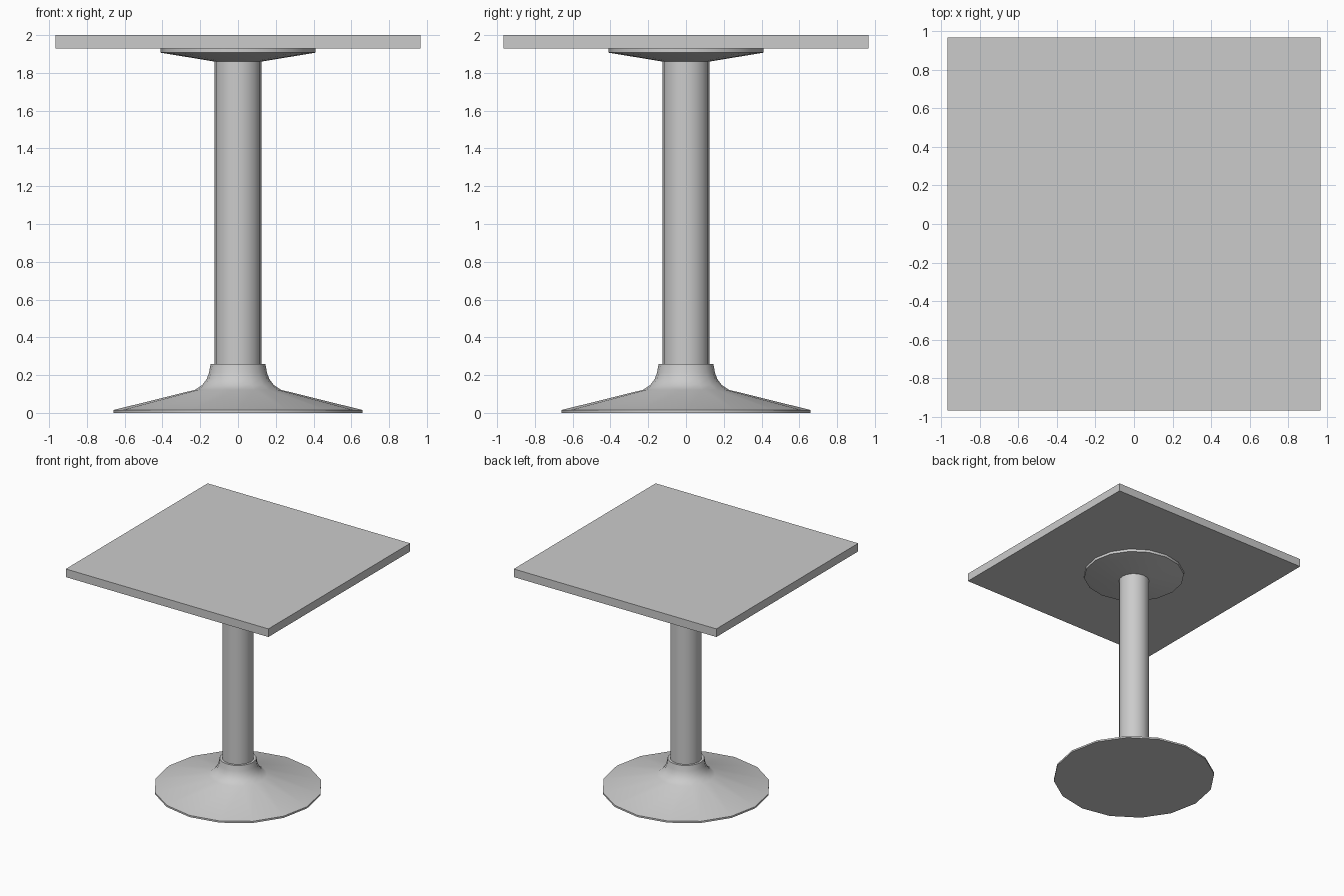
import bpy, bmesh
from math import cos, sin, tau, radians

if "Cube" in bpy.data.objects:
    bpy.data.objects.remove(bpy.data.objects["Cube"])


def lathe(name, profile, sides):
    """Spin an (radius, z) profile round the z axis and cap both ends."""
    bm = bmesh.new()
    rings = [[bm.verts.new((r * cos(tau * i / sides), r * sin(tau * i / sides), z))
              for i in range(sides)] for r, z in profile]
    for a, b in zip(rings, rings[1:]):
        for i in range(sides):
            j = (i + 1) % sides
            bm.faces.new((a[i], a[j], b[j], b[i]))
    bm.faces.new(rings[0][::-1])
    bm.faces.new(rings[-1])
    bmesh.ops.recalc_face_normals(bm, faces=bm.faces)
    mesh = bpy.data.meshes.new(name)
    bm.to_mesh(mesh)
    bm.free()
    obj = bpy.data.objects.new(name, mesh)
    bpy.context.collection.objects.link(obj)
    bpy.ops.object.select_all(action='DESELECT')
    obj.select_set(True)
    bpy.context.view_layer.objects.active = obj
    bpy.ops.object.shade_smooth_by_angle(angle=radians(35))
    return obj


# Flared foot with a short collar
lathe("pedestal_base", [(0.66, 0), (0.66, 0.015), (0.228, 0.122), (0.19, 0.147),
                        (0.165, 0.18), (0.153, 0.215), (0.145, 0.26)], 16)

# Column
lathe("column", [(0.125, 0.1), (0.125, 1.88)], 16)

# Shallow cone plate under the top
lathe("support_plate", [(0.125, 1.86), (0.41, 1.907), (0.41, 1.93)], 16)

# Square table top
bpy.ops.mesh.primitive_cube_add(size=1, location=(0, 0, 1.965))
top = bpy.context.object
top.name = "table_top"
top.scale = (1.934, 1.934, 0.07)
bpy.ops.object.transform_apply(location=False, rotation=False, scale=True)
